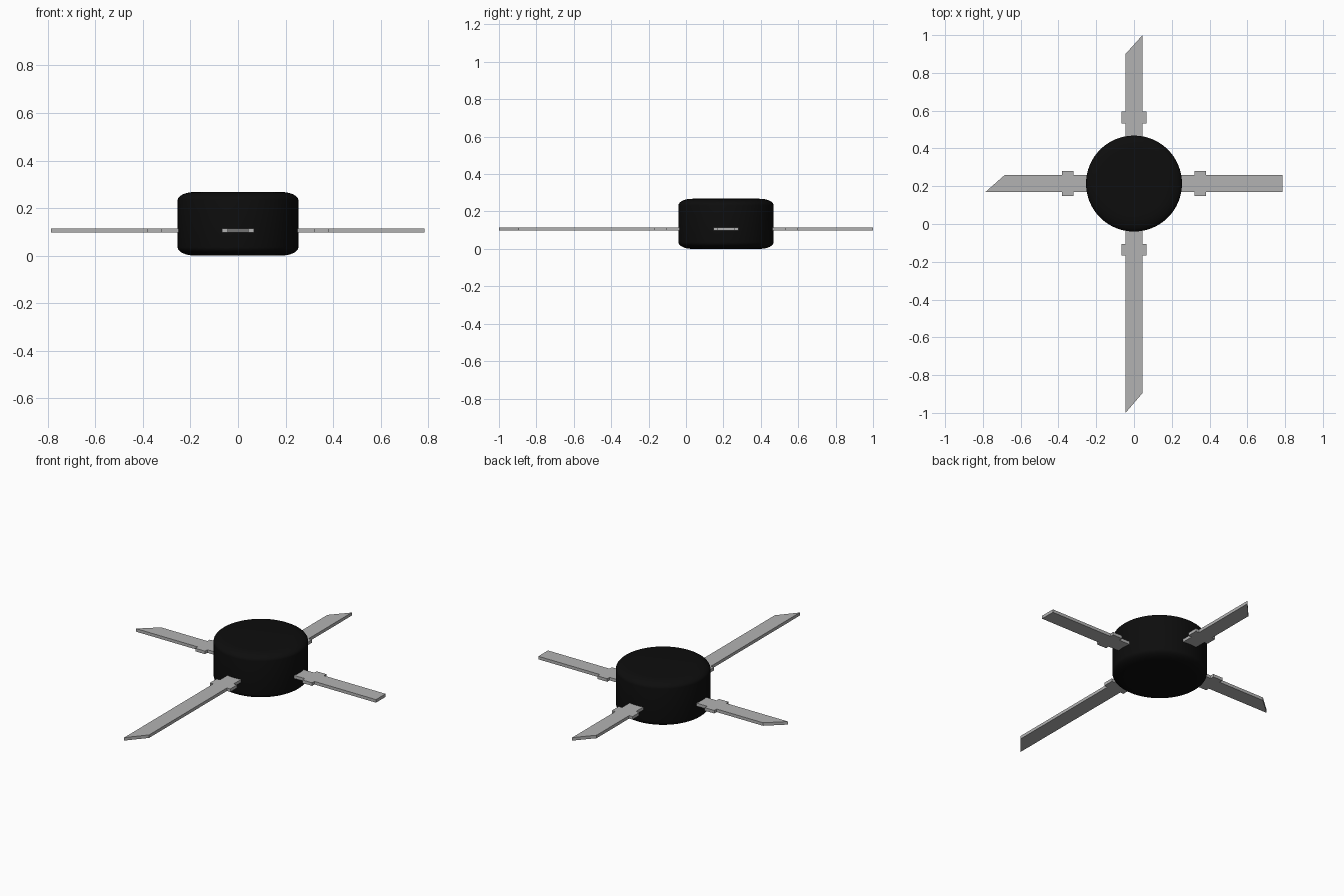
import bpy, bmesh
from math import pi, sin, cos
from mathutils import Matrix, Vector

cube = bpy.data.objects.get("Cube")
if cube:
    bpy.data.objects.remove(cube, do_unlink=True)

CENTRE_Y = 0.214
RADIUS, HEIGHT = 0.254, 0.268
LEAD_Z, LEAD_THICK = 0.097, 0.018


def material(name, value, rough):
    mat = bpy.data.materials.new(name)
    mat.use_nodes = True
    colour = (value, value, value, 1)
    mat.diffuse_color = colour
    bsdf = mat.node_tree.nodes["Principled BSDF"]
    bsdf.inputs["Base Color"].default_value = colour
    bsdf.inputs["Roughness"].default_value = rough
    return mat


def finish(bm, name, mat):
    bmesh.ops.recalc_face_normals(bm, faces=bm.faces)
    mesh = bpy.data.meshes.new(name)
    bm.to_mesh(mesh)
    bm.free()
    mesh.materials.append(mat)
    obj = bpy.data.objects.new(name, mesh)
    bpy.context.collection.objects.link(obj)
    return obj


black = material("black plastic", 0.004, 0.6)
grey = material("grey metal", 0.45, 0.4)


# Round package: a lathed profile with elliptical shoulders
def package_body():
    wide, tall, steps = 0.075, 0.035, 8
    lower = [(RADIUS - wide + wide * sin(a), tall - tall * cos(a))
             for a in (i * pi / 2 / steps for i in range(steps + 1))]
    upper = [(r, HEIGHT - z) for r, z in reversed(lower)]
    profile = [(0, 0)] + lower + upper + [(0, HEIGHT)]
    bm = bmesh.new()
    verts = [bm.verts.new((r, CENTRE_Y, z)) for r, z in profile]
    for v in verts:
        v.co.y = 0
    edges = [bm.edges.new(pair) for pair in zip(verts, verts[1:])]
    bmesh.ops.spin(bm, geom=verts + edges, cent=(0, 0, 0), axis=(0, 0, 1),
                   angle=2 * pi, steps=64, use_duplicate=False)
    bmesh.ops.remove_doubles(bm, verts=bm.verts, dist=1e-5)
    obj = finish(bm, "package_body", black)
    obj.location.y = CENTRE_Y
    bpy.context.view_layer.objects.active = obj
    obj.select_set(True)
    bpy.ops.object.shade_smooth_by_angle(angle=pi / 6)
    obj.select_set(False)


# Flat lead: outline pointing along +x, with side tabs and a tip that may slant
def lead(name, turn, right_reach, left_reach):
    half, tab, tab_in, tab_out = 0.045, 0.067, 0.319, 0.382
    right = [(0.22, -half), (tab_in, -half), (tab_in, -tab),
             (tab_out, -tab), (tab_out, -half), (right_reach, -half)]
    left = [(x, -y) for x, y in reversed(right[:-1])]
    outline = right + [(left_reach, half)] + left
    bm = bmesh.new()
    face = bm.faces.new([bm.verts.new((x, y, 0)) for x, y in outline])
    top = bmesh.ops.extrude_face_region(bm, geom=[face])["geom"]
    bmesh.ops.translate(bm, vec=Vector((0, 0, LEAD_THICK)),
                        verts=[v for v in top if isinstance(v, bmesh.types.BMVert)])
    bm.transform(Matrix.Rotation(turn, 4, "Z"))
    obj = finish(bm, name, grey)
    obj.location = (0, CENTRE_Y, LEAD_Z)


package_body()
lead("left_lead", 0, 0.785, 0.785)
lead("back_lead", pi / 2, 1 - CENTRE_Y, 0.9 - CENTRE_Y)
lead("right_lead", pi, 0.685, 0.787)
lead("front_lead", -pi / 2, 1 + CENTRE_Y, 0.895 + CENTRE_Y)
